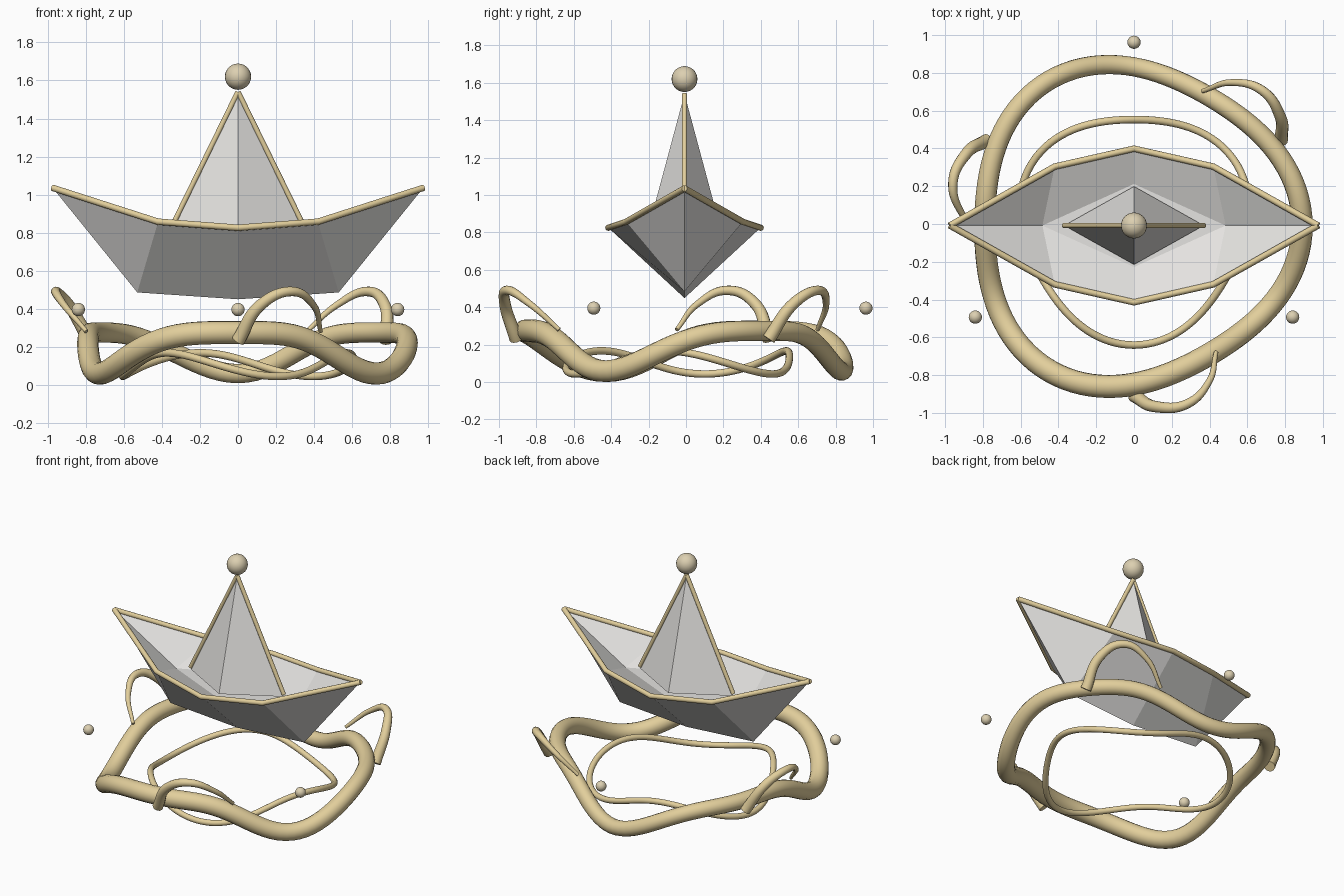
import bpy, bmesh, math
from math import sin, cos, pi
from mathutils import Matrix, Vector

cube = bpy.data.objects.get("Cube")
if cube:
    bpy.data.objects.remove(cube, do_unlink=True)

CENTRE = Vector((0, -0.008, 0))  # the boat's axis


def material(name, rgb):
    m = bpy.data.materials.new(name)
    m.use_nodes = True
    m.diffuse_color = (*rgb, 1)
    m.node_tree.nodes["Principled BSDF"].inputs["Base Color"].default_value = (*rgb, 1)
    return m


paper = material("paper white", (0.78, 0.77, 0.75))
sand = material("sand gold", (0.76, 0.62, 0.33))
pearl = material("pearl beige", (0.72, 0.63, 0.44))


def tube(name, points, depth, closed=False, radii=None, smooth_path=False, sides=4):
    """Round tube swept along a path, turned into a mesh."""
    cu = bpy.data.curves.new(name, "CURVE")
    cu.dimensions = "3D"
    cu.bevel_depth = depth
    cu.bevel_resolution = sides
    cu.use_fill_caps = True
    cu.resolution_u = 12
    sp = cu.splines.new("BEZIER" if smooth_path else "POLY")
    pts = sp.bezier_points if smooth_path else sp.points
    pts.add(len(points) - 1)
    for i, (p, co) in enumerate(zip(pts, points)):
        if smooth_path:
            p.co = co
            p.handle_left_type = p.handle_right_type = "AUTO"
        else:
            p.co = (*co, 1)
        p.radius = radii[i] if radii else 1
    sp.use_cyclic_u = closed
    ob = bpy.data.objects.new(name, cu)
    ob.location = CENTRE
    bpy.context.collection.objects.link(ob)
    bpy.ops.object.select_all(action="DESELECT")
    ob.select_set(True)
    bpy.context.view_layer.objects.active = ob
    bpy.ops.object.convert(target="MESH")
    ob = bpy.context.object
    ob.data.materials.clear()
    ob.data.materials.append(sand)
    bpy.ops.object.shade_smooth_by_angle(angle=math.radians(50))


def faceted(name, polygons):
    """Flat-faced paper sheet, mirrored into all four quarters."""
    bm = bmesh.new()
    for sx in (1, -1):
        for sy in (1, -1):
            for poly in polygons:
                vs = [bm.verts.new((x * sx, y * sy, z)) for x, y, z in poly]
                bm.faces.new(vs if sx * sy > 0 else vs[::-1])
    bmesh.ops.remove_doubles(bm, verts=bm.verts, dist=0.0005)
    me = bpy.data.meshes.new(name)
    bm.to_mesh(me)
    bm.free()
    me.materials.append(paper)
    ob = bpy.data.objects.new(name, me)
    ob.location = CENTRE
    bpy.context.collection.objects.link(ob)


def ball(name, loc, r):
    bpy.ops.mesh.primitive_uv_sphere_add(segments=24, ring_count=14, radius=r,
                                         location=Vector(loc) + CENTRE)
    ob = bpy.context.object
    ob.name = name
    ob.data.materials.append(pearl)
    bpy.ops.object.shade_smooth()


# Hull: outer sheets down to the keel, inner sheets down to the deck
end, shoulder, middle = (0.975, 0, 1.035), (0.42, 0.312, 0.857), (0, 0.407, 0.825)
keel_end, keel_mid = (0.53, 0, 0.485), (0, 0, 0.449)
deck_end, deck_side, deck_mid = (0.485, 0, 0.745), (0, 0.22, 0.745), (0, 0, 0.745)
faceted("hull_outside", [(end, keel_end, shoulder), (shoulder, keel_end, keel_mid, middle)])
faceted("hull_inside", [(end, shoulder, deck_end), (shoulder, middle, deck_side, deck_end)])
faceted("deck", [(deck_mid, deck_end, deck_side)])

# Rim: tube around the hull edge
quarter = [Vector(end), Vector(shoulder), Vector(middle)]
back = quarter + [Vector((-p.x, p.y, p.z)) for p in quarter[1::-1]]
for side, name in ((1, "rim_back"), (-1, "rim_front")):
    tube(name, [(p.x, p.y * side, p.z) for p in back], 0.017)

# Four-sided sail with a spar on each long edge
apex = (0, 0, 1.54)
faceted("sail", [((0.37, 0, 0.77), (0, 0.207, 0.77), apex)])
for sx, name in ((1, "sail_spar_left"), (-1, "sail_spar_right")):
    tube(name, [apex, (0.37 * sx, 0, 0.785)], 0.014)
ball("mast_ball", (0, 0, 1.62), 0.069)


# Wavy rings under the boat; flatten broadens the crests
def wave_ring(name, radius, swell, swell_phase, height, lift, lift_phase, depth,
              flatten=0, thinning=0):
    pts, radii = [], []
    for i in range(120):
        a = 2 * pi * i / 120
        r = radius + swell * cos(3 * a + swell_phase)
        s = cos(3 * a + lift_phase)
        pts.append((r * cos(a), r * sin(a), height + lift * (s + flatten * (1 - s * s))))
        radii.append(1 - thinning * (1 + sin(a)))
    tube(name, pts, depth, closed=True, radii=radii, sides=6)


wave_ring("outer_wave", 0.84, 0.05, 0, 0.166, 0.108, -pi / 2, 0.061, 0.5, 0.08)
wave_ring("inner_wave", 0.597, 0.036, -pi / 2, 0.105, 0.062, pi / 6, 0.02)

# Three tapered splash arches and three floating drops
arch = [(0, -0.9, 0.23), (0.12, -0.96, 0.42), (0.28, -0.945, 0.49),
        (0.395, -0.83, 0.42), (0.435, -0.67, 0.28)]
taper = [1, 0.85, 0.7, 0.5, 0.32]
for i in range(3):
    turn = Matrix.Rotation(i * 2 * pi / 3, 3, "Z")
    tube(f"splash_arch_{i + 1}", [turn @ Vector(p) for p in arch], 0.036,
         radii=taper, smooth_path=True)
    ball(f"drop_{i + 1}", turn @ Vector((0, 0.97, 0.395)), 0.035)
